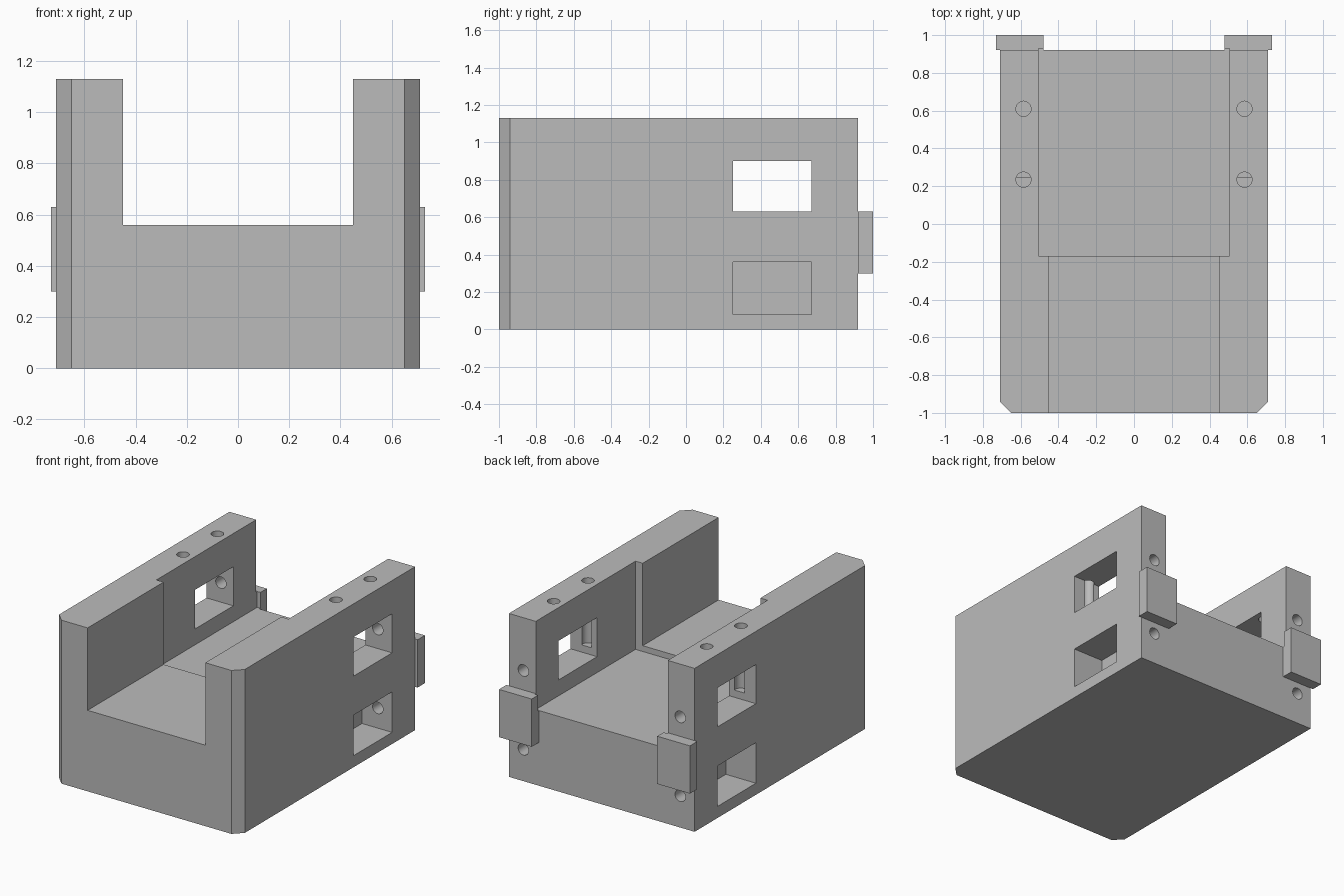
import bpy
import bmesh
from mathutils import Matrix, Vector

cube = bpy.data.objects.get("Cube")
if cube:
    bpy.data.objects.remove(cube, do_unlink=True)

grey = bpy.data.materials.new("plain_grey")
grey.use_nodes = True
colour = (0.5, 0.5, 0.5, 1)
grey.diffuse_color = colour
grey.node_tree.nodes["Principled BSDF"].inputs["Base Color"].default_value = colour


def make_object(name, bm):
    mesh = bpy.data.meshes.new(name)
    bm.to_mesh(mesh)
    bm.free()
    mesh.materials.append(grey)
    obj = bpy.data.objects.new(name, mesh)
    bpy.context.collection.objects.link(obj)
    return obj


def box(name, low, high):
    low, high = Vector(low), Vector(high)
    bm = bmesh.new()
    size = Matrix.Diagonal((*(high - low), 1))
    bmesh.ops.create_cube(bm, size=1, matrix=Matrix.Translation((low + high) / 2) @ size)
    return make_object(name, bm)


def rod(name, start, end, radius=0.04):
    start, end = Vector(start), Vector(end)
    axis = end - start
    turn = axis.to_track_quat("Z", "Y").to_matrix().to_4x4()
    bm = bmesh.new()
    bmesh.ops.create_cone(bm, cap_ends=True, segments=32, radius1=radius, radius2=radius,
                          depth=axis.length, matrix=Matrix.Translation((start + end) / 2) @ turn)
    return make_object(name, bm)


def combine(target, tool, operation):
    mod = target.modifiers.new(tool.name, "BOOLEAN")
    mod.operation = operation
    mod.solver = "EXACT"
    mod.object = tool
    bpy.context.view_layer.objects.active = target
    bpy.ops.object.modifier_apply(modifier=mod.name)
    bpy.data.objects.remove(tool, do_unlink=True)


# Block with chamfered front corners
bm = bmesh.new()
half, back, chamfer, height = 0.71, 0.92, 0.06, 1.13
right = [(half - chamfer, -1), (half, chamfer - 1), (half, back)]
outline = right + [(-x, y) for x, y in reversed(right)]
base = bm.faces.new([bm.verts.new((x, y, 0)) for x, y in outline])
raised = bmesh.ops.extrude_face_region(bm, geom=[base])["geom"]
bmesh.ops.translate(bm, vec=(0, 0, height),
                    verts=[v for v in raised if isinstance(v, bmesh.types.BMVert)])
bmesh.ops.recalc_face_normals(bm, faces=bm.faces[:])
housing = make_object("channel_housing", bm)

# Rear tabs
for s in (-1, 1):
    xs = sorted((s * 0.48, s * 0.73))
    combine(housing, box("rear_tab", (xs[0], back, 0.30), (xs[1], 1, 0.63)), "UNION")

# Narrow front channel and wider, slightly deeper rear channel
combine(housing, box("front_channel", (-0.45, -1.1, 0.56), (0.45, 0, 1.3)), "DIFFERENCE")
combine(housing, box("rear_channel", (-0.505, -0.17, 0.52), (0.505, 0.93, 1.3)), "DIFFERENCE")

# Side windows, blind lower pockets and screw holes
for s in (-1, 1):
    for name, inner, low, high in (("window", 0.46, 0.63, 0.90), ("pocket", 0.48, 0.08, 0.36)):
        xs = sorted((s * inner, s * 0.8))
        combine(housing, box(name, (xs[0], 0.25, low), (xs[1], 0.67, high)), "DIFFERENCE")
    for y in (0.235, 0.61):
        combine(housing, rod("top_hole", (s * 0.585, y, 0.68), (s * 0.585, y, 1.2)), "DIFFERENCE")
    for z in (0.22, 0.765):
        combine(housing, rod("rear_hole", (s * 0.6, 0.6, z), (s * 0.6, 0.97, z)), "DIFFERENCE")

# Smooth hole walls, sharp everywhere else
bpy.ops.object.select_all(action="DESELECT")
housing.select_set(True)
bpy.context.view_layer.objects.active = housing
bpy.ops.object.shade_smooth_by_angle(angle=0.5)
